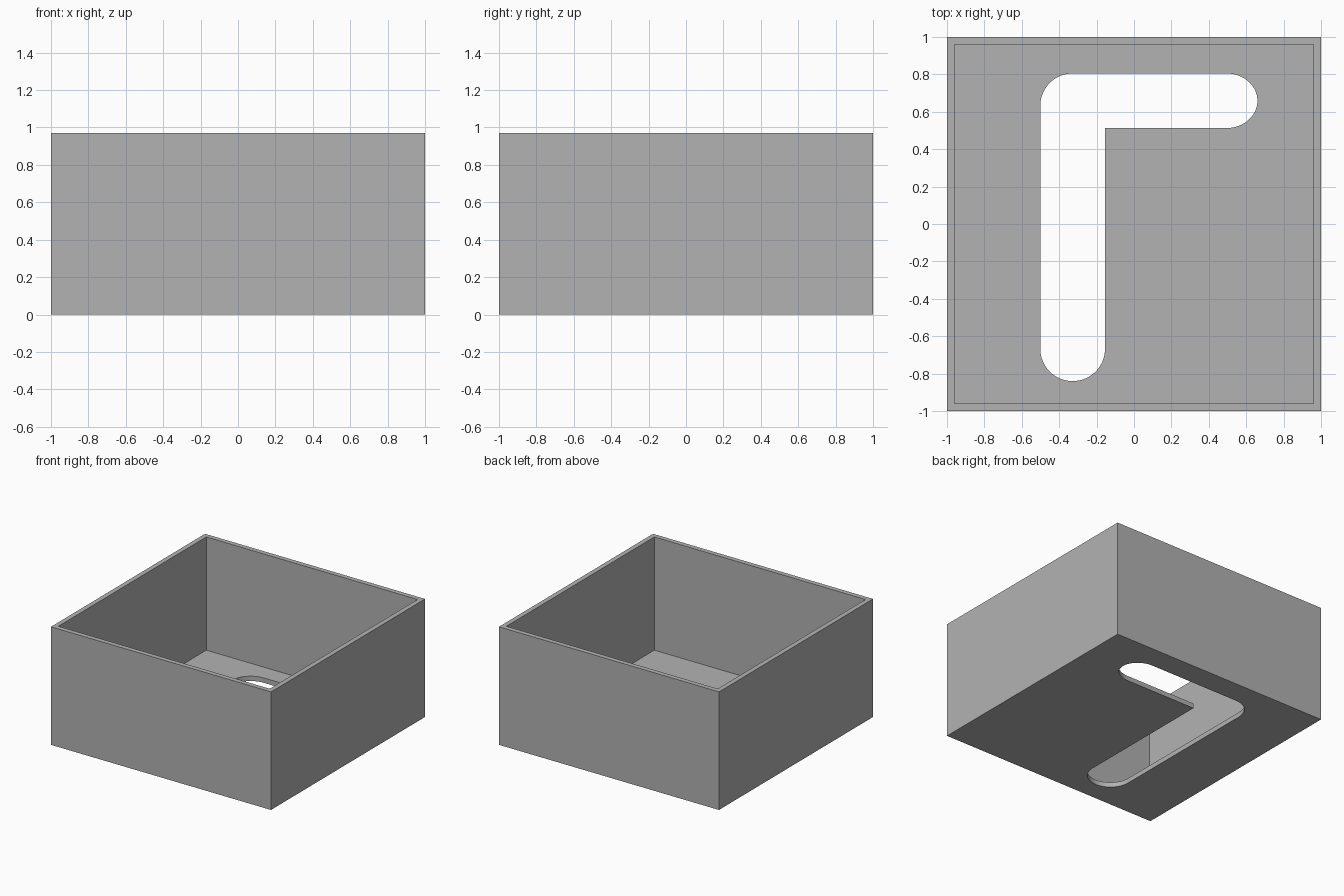
import bpy
import bmesh
from math import cos, sin, radians

WIDTH, HEIGHT, WALL, FLOOR = 2.0, 0.97, 0.04, 0.04

default = bpy.data.objects.get("Cube")
if default:
    bpy.data.objects.remove(default, do_unlink=True)

grey = bpy.data.materials.new("plain grey")
grey.use_nodes = True
grey.diffuse_color = (0.448, 0.448, 0.448, 1)
grey.node_tree.nodes["Principled BSDF"].inputs["Base Color"].default_value = grey.diffuse_color


def prism(name, outline, z0, z1):
    """Extrude a closed counter-clockwise outline from z0 up to z1."""
    bm = bmesh.new()
    base = bm.faces.new([bm.verts.new((x, y, z0)) for x, y in outline])
    top = bmesh.ops.extrude_face_region(bm, geom=[base], use_keep_orig=True)["geom"]
    for v in top:
        if isinstance(v, bmesh.types.BMVert):
            v.co.z = z1
    bmesh.ops.recalc_face_normals(bm, faces=bm.faces)
    mesh = bpy.data.meshes.new(name)
    bm.to_mesh(mesh)
    bm.free()
    mesh.materials.append(grey)
    obj = bpy.data.objects.new(name, mesh)
    bpy.context.collection.objects.link(obj)
    return obj


def square(half):
    return [(-half, -half), (half, -half), (half, half), (-half, half)]


def arc(cx, cy, rx, ry, start, end, steps):
    angles = [radians(start + (end - start) * i / steps) for i in range(steps + 1)]
    return [(cx + rx * cos(a), cy + ry * sin(a)) for a in angles]


def cut(target, cutter):
    """Subtract the cutter from the target, then discard it."""
    cutter.hide_render = True
    mod = target.modifiers.new("cut", "BOOLEAN")
    mod.operation, mod.solver, mod.object = "DIFFERENCE", "EXACT", cutter
    bpy.context.view_layer.objects.active = target
    bpy.ops.object.modifier_apply(modifier=mod.name)
    bpy.data.objects.remove(cutter, do_unlink=True)


# Open square box
box = prism("open_box", square(WIDTH / 2), 0, HEIGHT)
cut(box, prism("cavity_cutter", square(WIDTH / 2 - WALL), FLOOR, HEIGHT + 0.1))

# Bent slot through the floor: rounded ends, rounded outer bend, sharp inner bend
slot = (arc(-0.328, -0.667, 0.173, 0.173, 180, 360, 32)
        + [(-0.155, 0.513)]
        + arc(0.495, 0.659, 0.165, 0.146, -90, 90, 32)
        + arc(-0.328, 0.632, 0.173, 0.173, 90, 180, 16))
cut(box, prism("slot_cutter", slot, -0.1, FLOOR + 0.1))

# Smooth the curved slot walls, keep the corners crisp
bpy.ops.object.select_all(action="DESELECT")
box.select_set(True)
bpy.context.view_layer.objects.active = box
bpy.ops.object.shade_smooth_by_angle(angle=radians(30))
